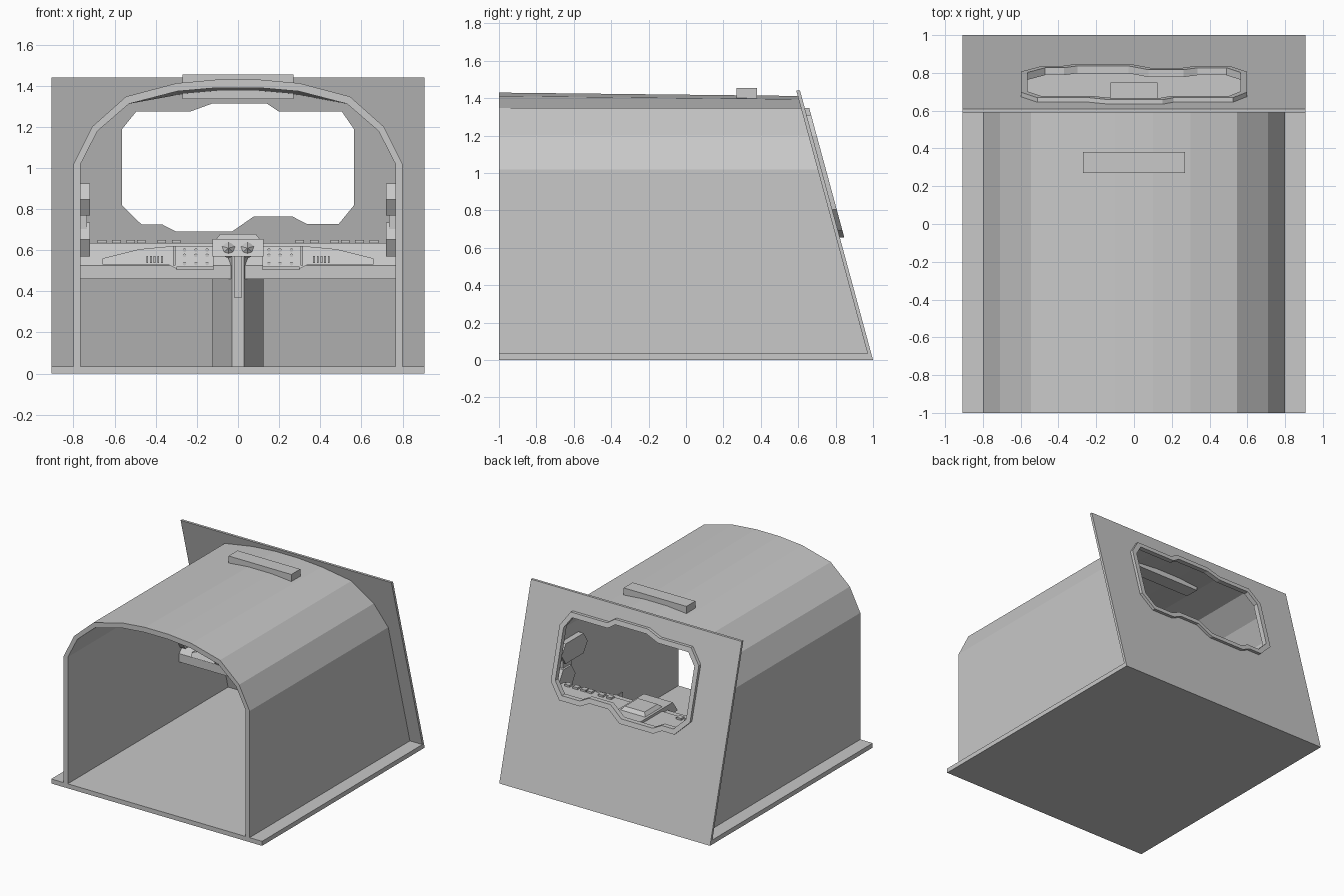
import bpy, bmesh, math
from mathutils import Matrix

if "Cube" in bpy.data.objects:
    bpy.data.objects.remove(bpy.data.objects["Cube"])

GREY = bpy.data.materials.new("hull grey")
GREY.diffuse_color = (0.58, 0.58, 0.58, 1)
GREY.use_nodes = True
GREY.node_tree.nodes["Principled BSDF"].inputs["Base Color"].default_value = GREY.diffuse_color
SLOPE = 0.271  # lean of the rear panel


def finish(bm, name):
    bmesh.ops.recalc_face_normals(bm, faces=bm.faces[:])
    me = bpy.data.meshes.new(name)
    bm.to_mesh(me)
    bm.free()
    me.materials.append(GREY)
    ob = bpy.data.objects.new(name, me)
    bpy.context.collection.objects.link(ob)
    return ob


def loft(name, a, b):
    """Closed solid between two matching outlines."""
    bm = bmesh.new()
    va, vb = [bm.verts.new(p) for p in a], [bm.verts.new(p) for p in b]
    n = len(a)
    bm.faces.new(va)
    bm.faces.new(vb[::-1])
    for i in range(n):
        bm.faces.new((va[i], vb[i], vb[(i + 1) % n], va[(i + 1) % n]))
    return finish(bm, name)


def prism_x(name, pts, x0, x1):
    return loft(name, [(x0, y, z) for y, z in pts], [(x1, y, z) for y, z in pts])


def prism_y(name, pts, y0, y1):
    return loft(name, [(x, y0, z) for x, z in pts], [(x, y1, z) for x, z in pts])


def box(name, x0, x1, y0, y1, z0, z1):
    return prism_y(name, [(x0, z0), (x1, z0), (x1, z1), (x0, z1)], y0, y1)


def cone(name, loc, r1, r2, depth, sides, tilt=90):
    bm = bmesh.new()
    m = Matrix.Translation(loc) @ Matrix.Rotation(math.radians(tilt), 4, 'X')
    bmesh.ops.create_cone(bm, cap_ends=True, segments=sides, radius1=r1, radius2=r2,
                          depth=depth, matrix=m)
    return finish(bm, name)


def offset(pts, d):
    """Mitred outward offset of a clockwise outline."""
    out, n = [], len(pts)
    for i in range(n):
        (ax, az), (bx, bz), (cx, cz) = pts[i - 1], pts[i], pts[(i + 1) % n]
        l1, l2 = math.hypot(bx - ax, bz - az), math.hypot(cx - bx, cz - bz)
        n1 = (-(bz - az) / l1, (bx - ax) / l1)
        n2 = (-(cz - bz) / l2, (cx - bx) / l2)
        k = d / (1 + n1[0] * n2[0] + n1[1] * n2[1])
        out.append((bx + (n1[0] + n2[0]) * k, bz + (n1[1] + n2[1]) * k))
    return out


def leaning_plate(name, outer, hole, o0, o1):
    """Plate with a hole, lying in the leaning rear plane."""
    bm = bmesh.new()
    edges = []
    for pts in (outer, hole):
        vs = [bm.verts.new((x, 1 + o0 - SLOPE * z, z)) for x, z in pts]
        edges += [bm.edges.new((vs[i - 1], vs[i])) for i in range(len(vs))]
    bmesh.ops.triangle_fill(bm, use_beauty=True, use_dissolve=False, edges=edges)
    ext = bmesh.ops.extrude_face_region(bm, geom=bm.faces[:])
    for v in ext["geom"]:
        if isinstance(v, bmesh.types.BMVert):
            v.co.y += o1 - o0
    return finish(bm, name)


# floor
box("floor", -0.907, 0.907, -1, 0.988, 0, 0.035)

# arched shell, its rear end cut along the leaning panel
half_out = [(0.8, 0.03), (0.8, 1.02), (0.71, 1.2), (0.545, 1.347), (0.3, 1.412), (0.1, 1.43)]
half_in = [(0.765, 0.03), (0.765, 1.02), (0.683, 1.18), (0.53, 1.312), (0.295, 1.373), (0.1, 1.39)]
arch = half_out + [(-x, z) for x, z in half_out[::-1]]
arch += [(-x, z) for x, z in half_in] + half_in[::-1]
rear = [(x, z - (0.018 if z > 1.36 else 0)) for x, z in arch]
loft("shell", [(x, -1, z) for x, z in arch], [(x, 0.985 - SLOPE * z, z) for x, z in rear])

# roof box, passing through the shell
box("roof_box", -0.27, 0.27, 0.27, 0.38, 1.335, 1.455)

# leaning rear panel with window and raised frame
window = [(-0.563, 0.817), (-0.563, 1.19), (-0.495, 1.274), (-0.233, 1.274), (-0.126, 1.313),
          (0.141, 1.313), (0.199, 1.274), (0.505, 1.274), (0.563, 1.19), (0.563, 0.817),
          (0.49, 0.728), (0.335, 0.728), (0.262, 0.765), (0.078, 0.765), (-0.03, 0.69),
          (-0.30, 0.69), (-0.37, 0.726), (-0.47, 0.726)]
rim = offset(window, 0.036)
wall = [(-0.907, 0), (-0.907, 1.44), (0.907, 1.44), (0.907, 0)]
leaning_plate("rear_panel", wall, rim, -0.02, 0)
leaning_plate("window_frame", rim, window, -0.015, 0.024)

# dashboard
prism_x("dashboard", [(0.37, 0.46), (0.37, 0.525), (0.47, 0.635), (0.8, 0.635), (0.845, 0.46)],
        -0.77, 0.77)

# central pedestal, head, top pad and two faceted dials
col = [(-0.125, 0.6), (-0.03, 0.36), (0.03, 0.36), (0.125, 0.6)]
loft("pedestal", [(x, y, 0.03) for x, y in col], [(x, y, 0.6) for x, y in col])
box("pedestal_slot_cover", -0.02, 0.02, 0.345, 0.38, 0.37, 0.58)
prism_x("pedestal_head", [(0.28, 0.57), (0.34, 0.655), (0.75, 0.655), (0.75, 0.57)], -0.125, 0.125)
loft("top_pad", [(-0.11, 0.44, 0.65), (0.11, 0.44, 0.65), (0.11, 0.66, 0.65), (-0.11, 0.66, 0.65)],
     [(-0.085, 0.47, 0.68), (0.085, 0.47, 0.68), (0.085, 0.63, 0.68), (-0.085, 0.63, 0.68)])

for s, side in ((-1, "left"), (1, "right")):
    cone(side + "_dial", (s * 0.046, 0.295, 0.605), 0.042, 0.0, 0.04, 6, 75)

    # instrument housing with a projecting lower lip
    housing = [(0.12, 0.505), (0.29, 0.505), (0.34, 0.53), (0.66, 0.53), (0.66, 0.56),
               (0.48, 0.605), (0.32, 0.62), (0.12, 0.62)]
    loft(side + "_housing", [(s * x, 0.35 + (z - 0.505) * 0.5, z) for x, z in housing],
         [(s * x, 0.5, z) for x, z in housing])
    box(side + "_housing_lip", s * 0.12, s * 0.3, 0.33, 0.4, 0.505, 0.52)
    box(side + "_housing_rib", s * 0.305, s * 0.315, 0.34, 0.45, 0.525, 0.62)

    # knobs and vent slats on the housing
    for i in range(3):
        for z in (0.535, 0.575, 0.6):
            cone(side + "_knob", (s * (0.15 + 0.055 * i), 0.355 + (z - 0.505) * 0.5, z),
                 0.009, 0.009, 0.02, 8)
    for i in range(5):
        x = 0.365 + 0.018 * i
        box(side + "_slat", s * x, s * (x + 0.009), 0.35, 0.42, 0.538, 0.572)

    # switches along the dashboard top
    for x0 in (0.28, 0.35, 0.45, 0.5, 0.57, 0.64):
        box(side + "_switch", s * x0, s * (x0 + 0.042), 0.48, 0.52, 0.63, 0.65)

    # wall consoles: six-sided boxes
    for name, y0, y1, z0, z1 in (("upper_console", 0.18, 0.5, 0.77, 0.925),
                                 ("lower_console", 0.33, 0.53, 0.57, 0.735)):
        c, m = 0.05, (z0 + z1) / 2
        prism_x(side + "_" + name, [(y0, m), (y0 + c, z0), (y1 - c, z0), (y1, m),
                                    (y1 - c, z1), (y0 + c, z1)], s * 0.72, s * 0.77)
    box(side + "_console_link", s * 0.735, s * 0.77, 0.36, 0.46, 0.7, 0.8)
